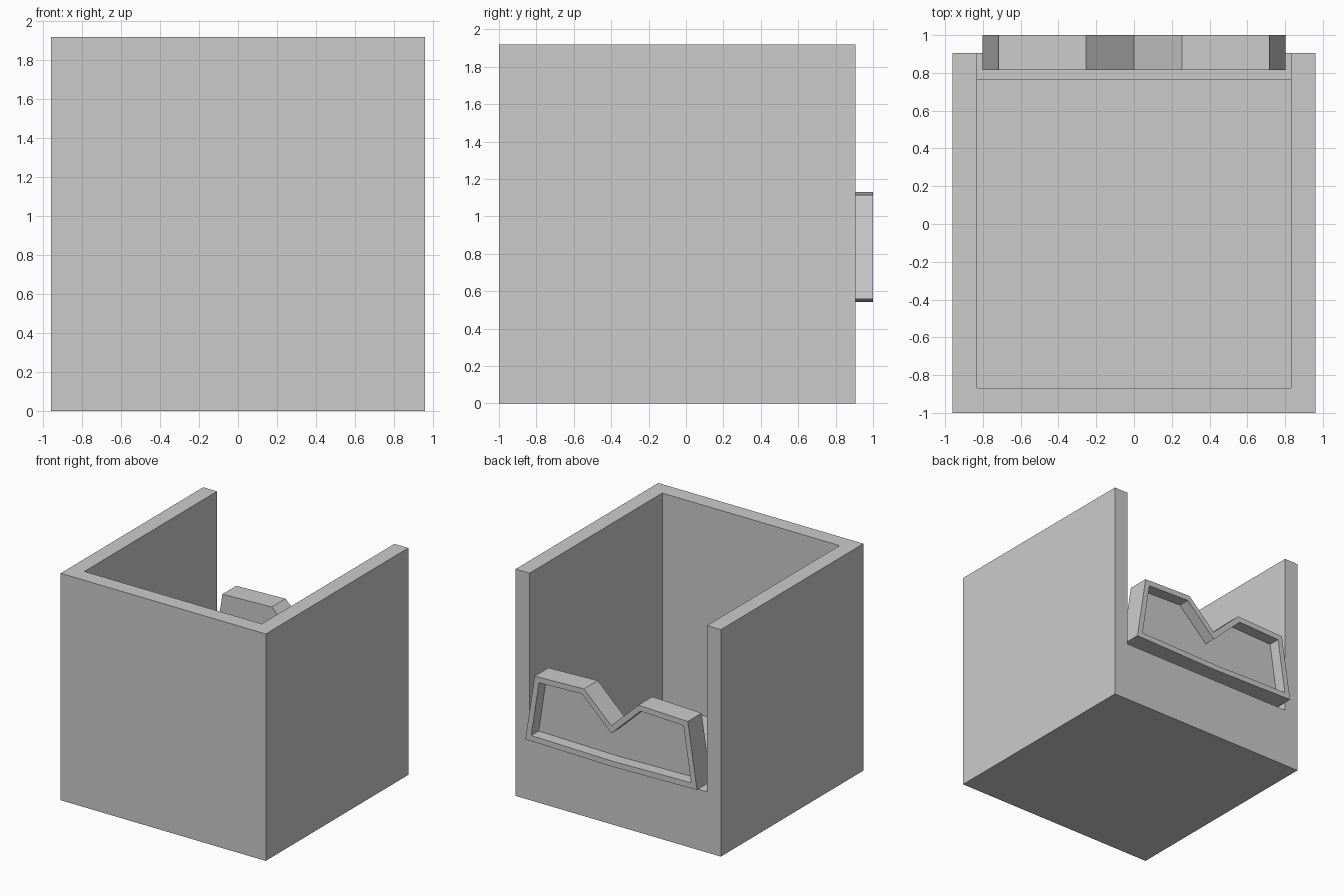
import bpy, bmesh
from mathutils import Vector

if "Cube" in bpy.data.objects:
    bpy.data.objects.remove(bpy.data.objects["Cube"])


def add_object(name, bm):
    bmesh.ops.recalc_face_normals(bm, faces=bm.faces)
    mesh = bpy.data.meshes.new(name)
    bm.to_mesh(mesh)
    bm.free()
    obj = bpy.data.objects.new(name, mesh)
    bpy.context.collection.objects.link(obj)
    return obj


def box(name, lo, hi):
    bm = bmesh.new()
    bmesh.ops.create_cube(bm, size=1)
    lo, hi = Vector(lo), Vector(hi)
    for v in bm.verts:
        v.co = (lo + hi) / 2 + v.co * (hi - lo)
    return add_object(name, bm)


def cut(target, cutter):
    mod = target.modifiers.new("cut", "BOOLEAN")
    mod.operation = "DIFFERENCE"
    mod.solver = "EXACT"
    mod.object = cutter
    bpy.context.view_layer.objects.active = target
    bpy.ops.object.modifier_apply(modifier=mod.name)
    bpy.data.objects.remove(cutter, do_unlink=True)


# Open-topped bin with a low back wall
bin_body = box("bin_body", (-0.96, -1, 0), (0.96, 0.905, 1.92))
cut(bin_body, box("cavity_cutter", (-0.83, -0.868, 0.14), (0.83, 0.765, 2.2)))
cut(bin_body, box("back_opening_cutter", (-0.83, 0.5, 0.513), (0.83, 1.2, 2.2)))

# Notched front plate: half profile mirrored across x = 0
half = [(0.803, 0.558), (0.717, 1.115), (0.255, 1.13)]
profile = [(0, 0.543)] + half + [(0, 0.887)] + [(-x, z) for x, z in reversed(half)]
bm = bmesh.new()
base = bm.faces.new([bm.verts.new((x, 0.815, z)) for x, z in profile])
ext = bmesh.ops.extrude_face_region(bm, geom=[base], use_keep_orig=True)
for v in (g for g in ext["geom"] if isinstance(g, bmesh.types.BMVert)):
    v.co.y = 1.0
bmesh.ops.recalc_face_normals(bm, faces=bm.faces)

# Rim and recessed panel on the outer face
outer = max(bm.faces, key=lambda f: f.calc_center_median().y)
bmesh.ops.inset_region(bm, faces=[outer], thickness=0.047, use_even_offset=True)
ext = bmesh.ops.extrude_face_region(bm, geom=[outer])
for v in (g for g in ext["geom"] if isinstance(g, bmesh.types.BMVert)):
    v.co.y = 0.9
if outer.is_valid:
    bmesh.ops.delete(bm, geom=[outer], context="FACES_ONLY")
add_object("label_plate", bm)
